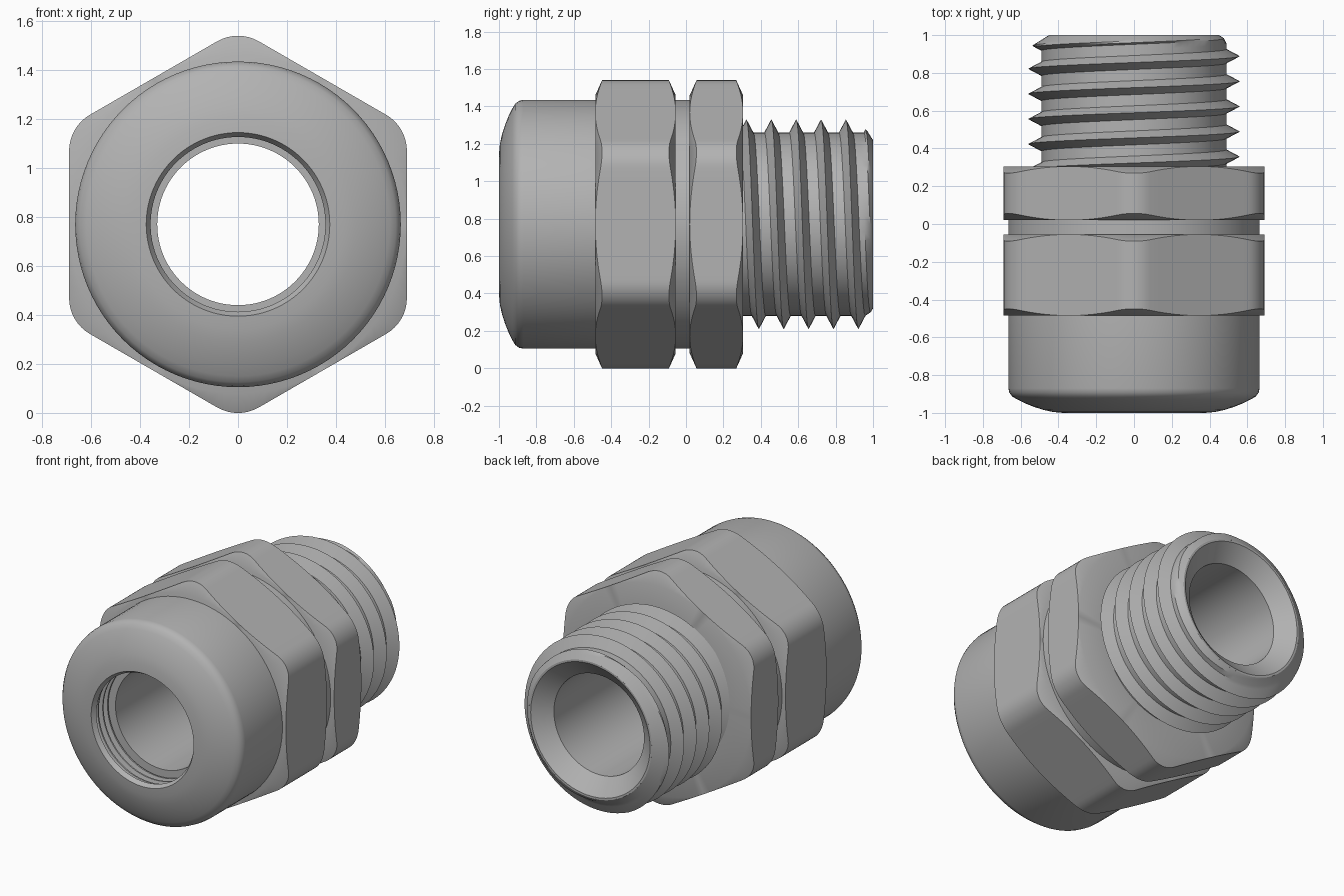
import bpy, bmesh
from math import sin, cos, pi, radians, hypot

AXIS_Z = 0.77
PITCH = 0.133

cube = bpy.data.objects.get("Cube")
if cube:
    bpy.data.objects.remove(cube, do_unlink=True)

grey = bpy.data.materials.new("grey metal")
grey.use_nodes = True
colour = (0.45, 0.45, 0.45, 1)
grey.diffuse_color = colour
grey.node_tree.nodes["Principled BSDF"].inputs["Base Color"].default_value = colour


def polar(r, a, y):
    """Point at radius r and angle a (from up, clockwise) about the long axis."""
    return (r * sin(a), y, AXIS_Z + r * cos(a))


def skin(name, loops, wrap_rows, wrap_cols):
    """Bridge equal-length loops of points into a mesh object."""
    bm = bmesh.new()
    grid = [[bm.verts.new(p) for p in loop] for loop in loops]
    rows, cols = len(grid), len(grid[0])
    for i in range(rows if wrap_rows else rows - 1):
        a, b = grid[i], grid[(i + 1) % rows]
        for j in range(cols if wrap_cols else cols - 1):
            k = (j + 1) % cols
            bm.faces.new((a[j], a[k], b[k], b[j]))
    bmesh.ops.remove_doubles(bm, verts=bm.verts, dist=0.0001)
    bmesh.ops.dissolve_degenerate(bm, edges=bm.edges, dist=0.0001)
    bmesh.ops.recalc_face_normals(bm, faces=bm.faces)
    mesh = bpy.data.meshes.new(name)
    bm.to_mesh(mesh)
    bm.free()
    mesh.materials.append(grey)
    obj = bpy.data.objects.new(name, mesh)
    bpy.context.collection.objects.link(obj)
    bpy.ops.object.select_all(action="DESELECT")
    obj.select_set(True)
    bpy.context.view_layer.objects.active = obj
    bpy.ops.object.shade_smooth_by_angle(angle=radians(30))
    return obj


def lathe(name, profile, steps=96):
    """Turn a closed (radius, y) profile about the long axis."""
    loops = [[polar(r, 2 * pi * s / steps, y) for s in range(steps)]
             for r, y in profile]
    return skin(name, loops, True, True)


def hex_outline(apothem=0.69, fillet=0.17, arc=8, flat=12):
    """Rounded hexagon as (radius, angle) pairs."""
    centre = (apothem - fillet) / cos(pi / 6)
    pts = []
    for k in range(6):
        corner = k * pi / 3
        for s in range(arc + 1):
            a = corner - pi / 6 + s * pi / 3 / arc
            pts.append((centre * sin(corner) + fillet * sin(a),
                        centre * cos(corner) + fillet * cos(a)))
        x0, z0 = pts[-1]
        nxt, a = corner + pi / 3, corner + pi / 6
        x1 = centre * sin(nxt) + fillet * sin(a)
        z1 = centre * cos(nxt) + fillet * cos(a)
        for s in range(1, flat):
            t = s / flat
            pts.append((x0 + (x1 - x0) * t, z0 + (z1 - z0) * t))
    return pts


def hex_nut(name, y0, y1, base=0.69, slope=0.45, hole=0.43):
    """Hexagonal ring whose ends are trimmed by a chamfer cone."""
    loops = [[] for _ in range(6)]
    for x, z in hex_outline():
        r = hypot(x, z)
        cut = max(r - base, 0) * slope
        low = min(r, base)
        ring = ((hole, y0), (low, y0), (r, y0 + cut),
                (r, y1 - cut), (low, y1), (hole, y1))
        for loop, (radius, y) in zip(loops, ring):
            loop.append((x * radius / r, y, AXIS_Z + z * radius / r))
    return skin(name, loops, True, True)


# Domed clamping cap with a ridged mouth
cap = [(0.42, -0.47), (0.665, -0.47), (0.665, -0.87), (0.66, -0.893),
       (0.645, -0.913), (0.62, -0.928), (0.58, -0.948), (0.53, -0.968),
       (0.48, -0.984), (0.43, -0.995), (0.375, -1), (0.357, -0.97)]
for i in range(3):
    y = -0.96 + i * 0.05
    cap += [(0.41, y), (0.41, y + 0.02), (0.375, y + 0.03), (0.375, y + 0.04)]
cap += [(0.42, -0.81)]
lathe("clamping_cap", cap)

# Hexagons and the collar between them
hex_nut("cap_hexagon", -0.485, -0.055)
hex_nut("body_hexagon", 0.02, 0.305)
lathe("collar", [(0.43, -0.1), (0.665, -0.1), (0.665, 0.06), (0.43, 0.06)])

# Inner tube with a countersunk rear mouth
lathe("bore_tube", [(0.33, -0.81), (0.33, 0.91), (0.437, 1), (0.45, 1),
                    (0.44, 0.97), (0.44, -0.81)])

# External thread: one helical strip, trimmed by a cone at its tip
half = 0.037
section = [(-PITCH / 2, 0), (-half, 0)]
section += [(half * t / 4, 1 - abs(t) / 4) for t in range(-3, 4)]
section += [(half, 0), (PITCH / 2, 0)]
turn = 72
strip = []
for s in range(-turn, 6 * turn + 1):
    a = 2 * pi * s / turn
    row = []
    for offset, height in section:
        y = min(max(0.323 + PITCH * s / turn + offset, 0.28), 1)
        r = min(0.49 + 0.07 * height, 0.45 + (1 - y) * 1.6)
        row.append(polar(r, a, y))
    strip.append(row)
skin("screw_thread", strip, False, False)
